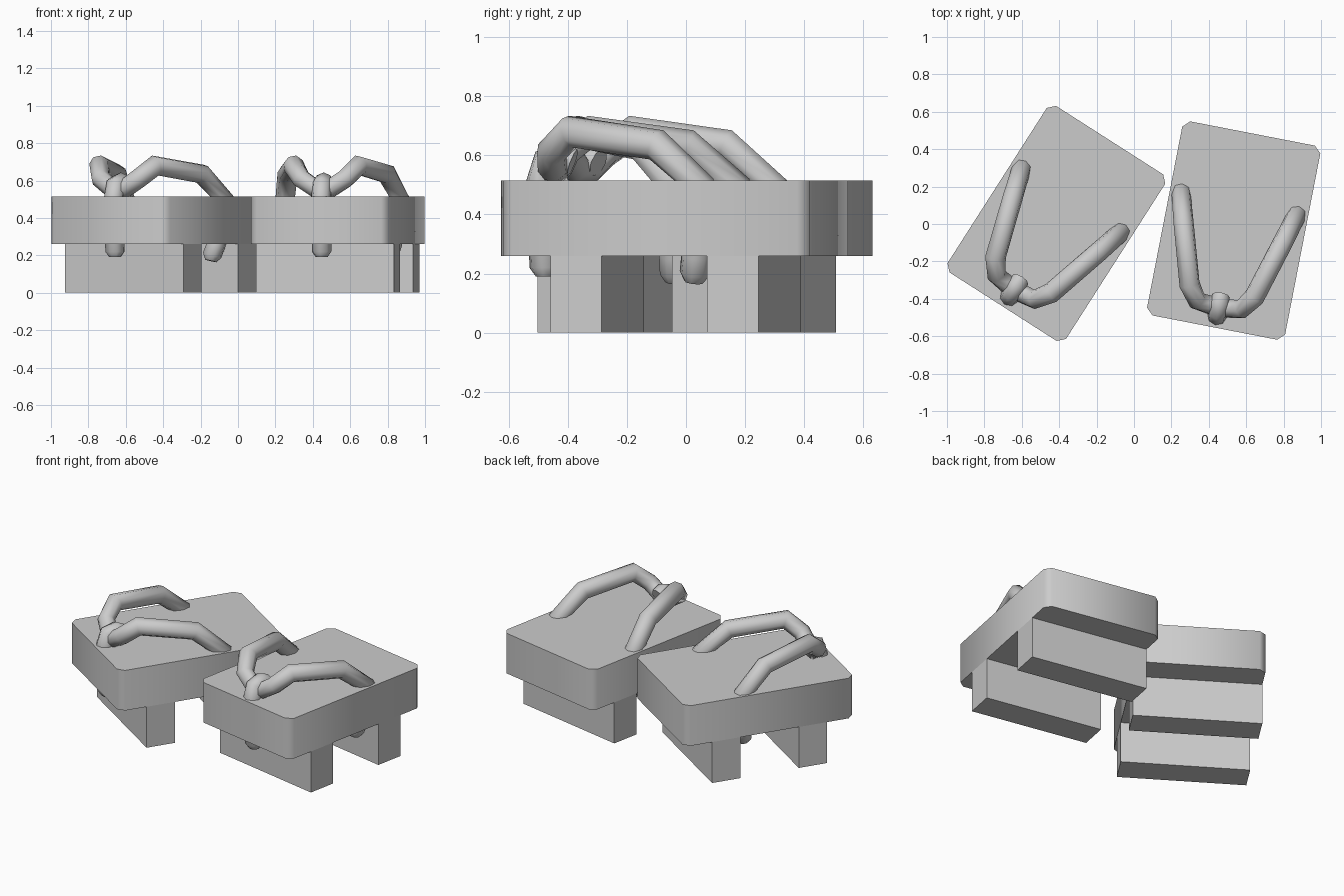
import bpy
import bmesh
from math import radians
from mathutils import Matrix

if "Cube" in bpy.data.objects:
    bpy.data.objects.remove(bpy.data.objects["Cube"])

grey = bpy.data.materials.new("plain_grey")
grey.use_nodes = True
grey.diffuse_color = (0.6, 0.6, 0.6, 1)
grey.node_tree.nodes["Principled BSDF"].inputs["Base Color"].default_value = (0.6, 0.6, 0.6, 1)

WIDTH, LENGTH = 0.752, 1.057
SOLE_BOTTOM, SOLE_TOP = 0.26, 0.515


def finish(obj, place, angle):
    obj.matrix_world = place
    bpy.ops.object.select_all(action='DESELECT')
    obj.select_set(True)
    bpy.context.view_layer.objects.active = obj
    if obj.type == 'CURVE':
        bpy.ops.object.convert(target='MESH')
        obj = bpy.context.object
    bpy.ops.object.shade_smooth_by_angle(angle=radians(angle))


def block(name, place, size, centre, corner=0):
    """Box, optionally with chamfered upright corners."""
    bm = bmesh.new()
    bmesh.ops.create_cube(bm, size=1, matrix=Matrix.Translation(centre) @ Matrix.Diagonal((*size, 1)))
    if corner:
        upright = [e for e in bm.edges if abs(e.verts[0].co.z - e.verts[1].co.z) > 0.01]
        bmesh.ops.bevel(bm, geom=upright, offset=corner, segments=1, affect='EDGES')
    mesh = bpy.data.meshes.new(name)
    bm.to_mesh(mesh)
    bm.free()
    mesh.materials.append(grey)
    obj = bpy.data.objects.new(name, mesh)
    bpy.context.collection.objects.link(obj)
    finish(obj, place, 50)


def tube(name, place, points, radius):
    """Eight-sided cord along points of (x, y, z, thickness)."""
    curve = bpy.data.curves.new(name, 'CURVE')
    curve.dimensions = '3D'
    curve.bevel_depth = radius
    curve.bevel_resolution = 2
    curve.use_fill_caps = True
    spline = curve.splines.new('POLY')
    spline.points.add(len(points) - 1)
    for p, (x, y, z, r) in zip(spline.points, points):
        p.co = (x, y, z, 1)
        p.radius = r
    curve.materials.append(grey)
    obj = bpy.data.objects.new(name, curve)
    bpy.context.collection.objects.link(obj)
    finish(obj, place, 50)


# One strap leg from the toe, over the arch, and down through the sole
leg = [(0.045, -0.415, 0.56, 1), (0.12, -0.405, 0.61, 1), (0.177, -0.327, 0.68, 1.08),
       (0.27, -0.013, 0.635, 1.05), (0.315, 0.145, 0.50, 1),
       (0.275, 0.125, 0.26, 1), (0.255, 0.115, 0.20, 1), (0.25, 0.11, 0.17, 0.6)]
strap = [(-x, y, z, r) for x, y, z, r in reversed(leg)] + leg

# Toe cord folded over the strap and passed through the sole
toe_cord = [(0, -0.355, 0.575, 0.9), (0, -0.395, 0.59, 1), (0, -0.445, 0.575, 1),
            (0, -0.465, 0.50, 1), (0, -0.45, 0.22, 1), (0, -0.45, 0.19, 0.6)]

# The pair of sandals
for side, x, y, turn in (("right", -0.415, 0.003, -32.6), ("left", 0.533, -0.035, -11)):
    place = Matrix.Translation((x, y, 0)) @ Matrix.Rotation(radians(turn), 4, 'Z')
    block(side + "_sole", place, (WIDTH, LENGTH, SOLE_TOP - SOLE_BOTTOM),
          (0, 0, (SOLE_TOP + SOLE_BOTTOM) / 2), corner=0.036)
    for end, sign in (("front", -1), ("back", 1)):
        block(f"{side}_{end}_tooth", place, (WIDTH, 0.177, SOLE_BOTTOM),
              (0, sign * 0.27, SOLE_BOTTOM / 2))
    tube(side + "_strap", place, strap, 0.052)
    tube(side + "_toe_cord", place, toe_cord, 0.053)
